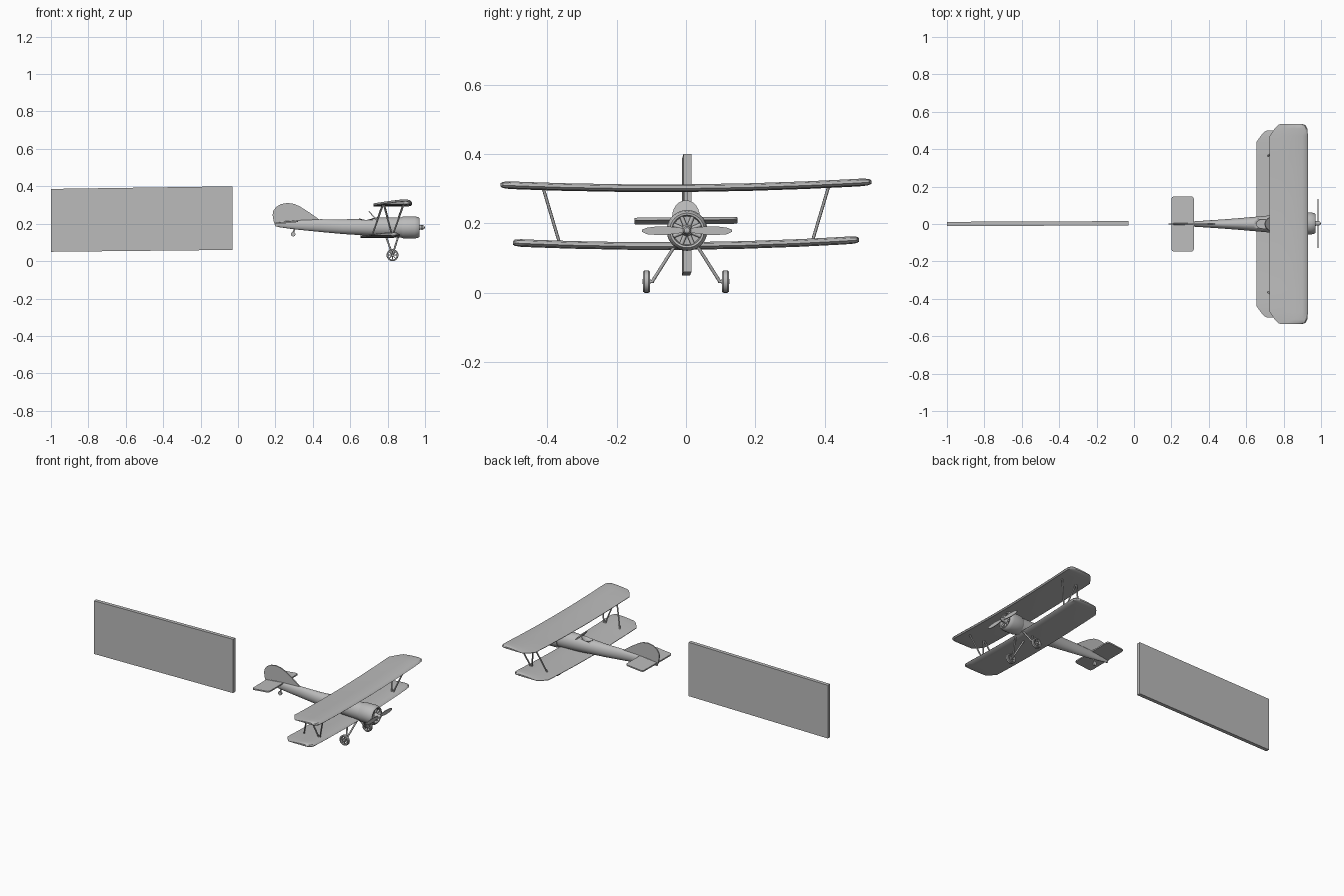
import bpy, bmesh
from math import sin, cos, pi, radians
from mathutils import Vector

if "Cube" in bpy.data.objects:
    bpy.data.objects.remove(bpy.data.objects["Cube"])

grey = bpy.data.materials.new("plain_grey")
grey.diffuse_color = (0.5, 0.5, 0.5, 1)
grey.use_nodes = True
grey.node_tree.nodes["Principled BSDF"].inputs["Base Color"].default_value = grey.diffuse_color


def skin(name, rings, cap=True, loop=False, angle=35):
    """Join a row of closed point rings into one surface."""
    bm = bmesh.new()
    rows = [[bm.verts.new(p) for p in r] for r in rings]
    n = len(rows[0])
    pairs = list(zip(rows, rows[1:])) + ([(rows[-1], rows[0])] if loop else [])
    for a, b in pairs:
        for i in range(n):
            j = (i + 1) % n
            bm.faces.new((a[i], a[j], b[j], b[i]))
    if cap and not loop:
        bm.faces.new(rows[0])
        bm.faces.new(rows[-1])
    bmesh.ops.remove_doubles(bm, verts=bm.verts, dist=1e-5)
    bmesh.ops.recalc_face_normals(bm, faces=bm.faces)
    me = bpy.data.meshes.new(name)
    bm.to_mesh(me)
    bm.free()
    me.materials.append(grey)
    ob = bpy.data.objects.new(name, me)
    bpy.context.collection.objects.link(ob)
    bpy.context.view_layer.objects.active = ob
    bpy.ops.object.select_all(action='DESELECT')
    ob.select_set(True)
    bpy.ops.object.shade_smooth_by_angle(angle=radians(angle))
    return ob


def revolve(name, profile, axis, centre, loop=False, n=24):
    """Turn (distance along axis, radius) points around the x or y axis."""
    c = Vector(centre)
    rings = []
    for d, r in profile:
        ring = []
        for i in range(n):
            u, v = r * cos(2 * pi * i / n), r * sin(2 * pi * i / n)
            ring.append(c + Vector((d, u, v) if axis == 'x' else (u, d, v)))
        rings.append(ring)
    return skin(name, rings, cap=False, loop=loop)


def rod(name, p, q, r, n=8):
    p, q = Vector(p), Vector(q)
    rot = (q - p).to_track_quat('Z', 'Y')
    circle = [rot @ Vector((r * cos(2 * pi * i / n), r * sin(2 * pi * i / n), 0)) for i in range(n)]
    return skin(name, [[p + c for c in circle], [q + c for c in circle]], angle=50)


def plate(name, pts, offset):
    o = Vector(offset)
    return skin(name, [[Vector(p) - o for p in pts], [Vector(p) + o for p in pts]])


ROLL = 0.008  # slight bank of the wings

# Banner, a long thin panel with a slight climb
panel = [(-1, 0, 0.05), (-0.03, 0.004, 0.06), (-0.03, 0.004, 0.40), (-1, 0, 0.386)]
plate("banner", panel, (0, 0.0115, 0))

# Wings: aerofoil section lofted from tip to tip with cut corners
SECTION = [(0, 0.002), (0.3, 0.012), (0.6, 0.019), (0.85, 0.021), (0.96, 0.017),
           (1, 0.009), (0.96, 0.002), (0.8, -0.001), (0.3, -0.001), (0, -0.001)]
TIP = [(0.535, 0.058, 0.032, 0.45), (0.529, 0.045, 0.013, 0.8), (0.51, 0.027, 0.003, 1),
       (0.47, 0, 0, 1), (0.35, 0, 0, 1), (0.18, 0, 0, 1)]


def wing(name, x0, x1, z0, half):
    k = half / 0.535
    stations = [(-y, a, b, t) for y, a, b, t in TIP] + [(0, 0, 0, 1)] + TIP[::-1]
    rings = []
    for y, a, b, t in stations:
        lift = 0.014 * (y / 0.535) ** 2 + ROLL * y
        rings.append([(x0 + a + (x1 - b - x0 - a) * u, y * k,
                       z0 + lift + 0.009 + (h - 0.009) * t) for u, h in SECTION])
    skin(name, rings)


wing("upper_wing", 0.725, 0.93, 0.292, 0.535)
wing("lower_wing", 0.655, 0.865, 0.125, 0.50)

# Fuselage: elliptical rings (x, centre z, half width, half height)
BODY = [(0.21, 0.198, 0.005, 0.015), (0.30, 0.194, 0.013, 0.024), (0.44, 0.190, 0.022, 0.034),
        (0.56, 0.184, 0.031, 0.039), (0.64, 0.183, 0.038, 0.043), (0.74, 0.183, 0.047, 0.050),
        (0.82, 0.181, 0.051, 0.053), (0.90, 0.180, 0.053, 0.054)]
fuselage = skin("fuselage", [[(x, b * cos(2 * pi * i / 24), z + h * sin(2 * pi * i / 24))
                              for i in range(24)] for x, z, b, h in BODY])

# Cockpit opening cut into the top
cutter = skin("cockpit_cutter", [[(0.69 + 0.036 * cos(2 * pi * i / 20), 0.024 * sin(2 * pi * i / 20), z)
                                  for i in range(20)] for z in (0.19, 0.28)])
cut = fuselage.modifiers.new("cockpit", 'BOOLEAN')
cut.operation, cut.object, cut.solver = 'DIFFERENCE', cutter, 'EXACT'
bpy.context.view_layer.objects.active = fuselage
bpy.ops.object.modifier_apply(modifier=cut.name)
bpy.data.objects.remove(cutter)

# Windscreen leaning back over the cockpit
arc = [(0.745 - 0.045 * sin(a), 0.04 * cos(a), 0.218 + 0.047 * sin(a))
       for a in [pi * i / 12 for i in range(13)]]
plate("windscreen", arc, (0.002, 0, 0.002))

# Cowling, engine cylinders, spinner
NOSE = (0, 0.003, 0.18)
revolve("cowling", [(0.868, 0), (0.868, 0.052), (0.882, 0.058), (0.945, 0.059), (0.962, 0.056),
                    (0.97, 0.050), (0.969, 0.044), (0.948, 0.041), (0.948, 0)], 'x', NOSE, n=32)
for i in range(8):
    a = 2 * pi * i / 8 + pi / 8
    d = Vector((0, cos(a), sin(a)))
    hub = Vector((0.956, 0.003, 0.18))
    rod("engine_cylinder", hub + d * 0.01, hub + d * 0.043, 0.006)
revolve("spinner", [(0.946, 0), (0.946, 0.018), (0.966, 0.016), (0.974, 0.012), (0.988, 0.012),
                    (0.996, 0.008), (1.0, 0)], 'x', NOSE, n=16)

# Propeller blades (distance from hub, lower edge, upper edge)
BLADE = [(0.005, -0.006, 0.006), (0.03, -0.009, 0.009), (0.06, -0.013, 0.012),
         (0.09, -0.013, 0.011), (0.115, -0.011, 0.008), (0.13, -0.004, 0.002)]
for s in (-1, 1):
    edge = [(s * y, lo) for y, lo, hi in BLADE] + [(s * y, hi) for y, lo, hi in BLADE[::-1]]
    plate("propeller_blade", [(0.984, 0.003 + y, 0.18 + z) for y, z in edge], (0.002, 0, 0))

# Tail fin with rounded rudder
FIN = [(0.445, 0.215), (0.385, 0.258), (0.33, 0.293), (0.30, 0.306), (0.265, 0.311), (0.23, 0.305),
       (0.203, 0.289), (0.188, 0.268), (0.185, 0.245), (0.19, 0.215), (0.20, 0.184), (0.30, 0.195)]
plate("tail_fin", [(x, 0, z) for x, z in FIN], (0, 0.004, 0))

# Tailplane with rounded corners
outline = []
for cx, cy, a0 in ((0.305, 0.133, 0), (0.215, 0.133, 90), (0.215, -0.133, 180), (0.305, -0.133, 270)):
    for step in range(5):
        a = radians(a0 + step * 22.5)
        x, y = cx + 0.015 * cos(a), cy + 0.015 * sin(a)
        outline.append((x, y, 0.202 + 0.1 * (x - 0.2) + ROLL * y))
plate("tailplane", outline, (0, 0, 0.004))

for s in (-1, 1):
    # Outer wing struts in an N, leaning outwards and forwards
    low, high, tilt = s * 0.362, s * 0.412, s * ROLL * 0.4
    for name, xl, xh in (("rear_strut", 0.715, 0.775), ("diagonal_strut", 0.825, 0.78),
                         ("front_strut", 0.825, 0.885)):
        rod(name, (xl, low, 0.136 + tilt), (xh, high, 0.304 + tilt), 0.0045)

    # Main wheel: tyre, spokes and hub
    c = Vector((0.826, s * 0.114, 0.032))
    revolve("tyre", [(-0.010, 0.023), (-0.010, 0.029), (-0.006, 0.032), (0.006, 0.032),
                     (0.010, 0.029), (0.010, 0.023)], 'y', c, loop=True)
    revolve("wheel_hub", [(-0.011, 0), (-0.011, 0.007), (0.011, 0.007), (0.011, 0)], 'y', c, n=12)
    for i in range(8):
        a = pi * i / 4
        rod("wheel_spoke", c, c + Vector((cos(a), 0, sin(a))) * 0.025, 0.0028, 6)

    # Undercarriage legs in a V, with a short axle
    rod("wheel_axle", c, c - Vector((0, s * 0.022, 0)), 0.004)
    for x in (0.79, 0.858):
        rod("wheel_leg", (0.826, s * 0.097, 0.033), (x, s * 0.032, 0.136), 0.005)

# Tail wheel and its strut
revolve("tail_wheel", [(-0.005, 0), (-0.005, 0.012), (0.005, 0.012), (0.005, 0)],
        'y', (0.295, 0, 0.144), n=16)
rod("tail_wheel_strut", (0.293, 0, 0.146), (0.305, 0, 0.18), 0.004)
